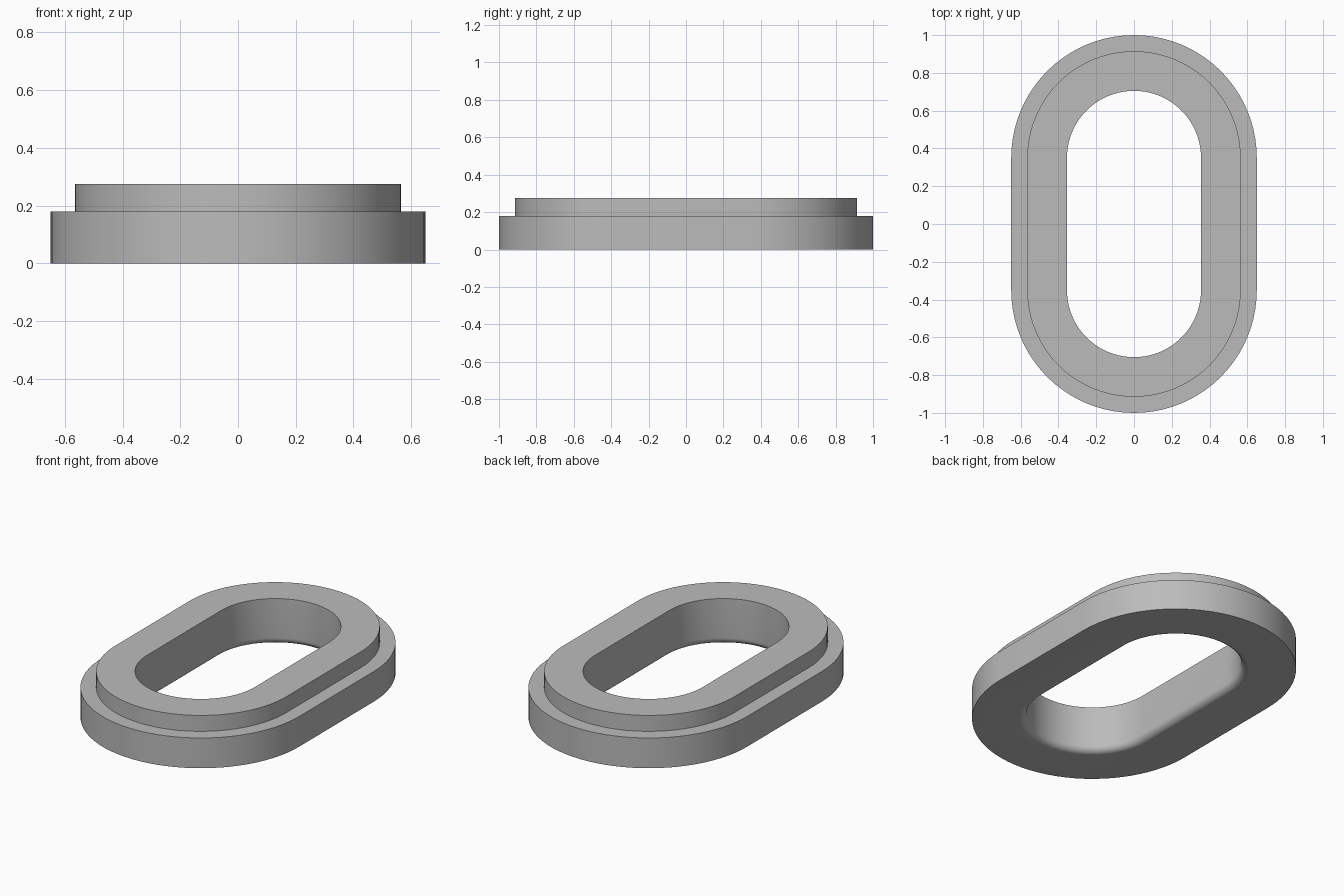
import bpy
import bmesh
from math import pi, sin, cos, radians

cube = bpy.data.objects.get("Cube")
if cube:
    bpy.data.objects.remove(cube)

HALF_STRAIGHT = 0.35
ARC_STEPS = 40
FILLET = 0.04

grey = bpy.data.materials.new("plain grey")
grey.use_nodes = True
colour = (0.5, 0.5, 0.5, 1)
grey.diffuse_color = colour
grey.node_tree.nodes["Principled BSDF"].inputs["Base Color"].default_value = colour


def slot_ring(bm, radius, z):
    """One loop of vertices: two half circles joined by straight sides."""
    ring = []
    for start, shift in ((0, HALF_STRAIGHT), (pi, -HALF_STRAIGHT)):
        for i in range(ARC_STEPS + 1):
            a = start + pi * i / ARC_STEPS
            ring.append(bm.verts.new((radius * cos(a), radius * sin(a) + shift, z)))
    return ring


# Cross-section as (radius, height): stepped outside, plain bore
profile = [(0.65, 0), (0.65, 0.18), (0.565, 0.18), (0.565, 0.275), (0.355, 0.275)]
# Rounded lower lip of the bore
for i in range(9):
    a = pi / 2 * i / 8
    profile.append((0.355 + FILLET * (1 - cos(a)), FILLET * (1 - sin(a))))

# Sweep the closed cross-section around the slot
bm = bmesh.new()
rings = [slot_ring(bm, r, z) for r, z in profile]
for low, high in zip(rings, rings[1:] + rings[:1]):
    n = len(low)
    for i in range(n):
        j = (i + 1) % n
        bm.faces.new((low[i], low[j], high[j], high[i]))
bmesh.ops.recalc_face_normals(bm, faces=bm.faces)

mesh = bpy.data.meshes.new("stepped_slot_ring")
bm.to_mesh(mesh)
bm.free()
mesh.materials.append(grey)
ring = bpy.data.objects.new("stepped_slot_ring", mesh)
bpy.context.collection.objects.link(ring)

bpy.ops.object.select_all(action='DESELECT')
ring.select_set(True)
bpy.context.view_layer.objects.active = ring
bpy.ops.object.shade_smooth_by_angle(angle=radians(30))
